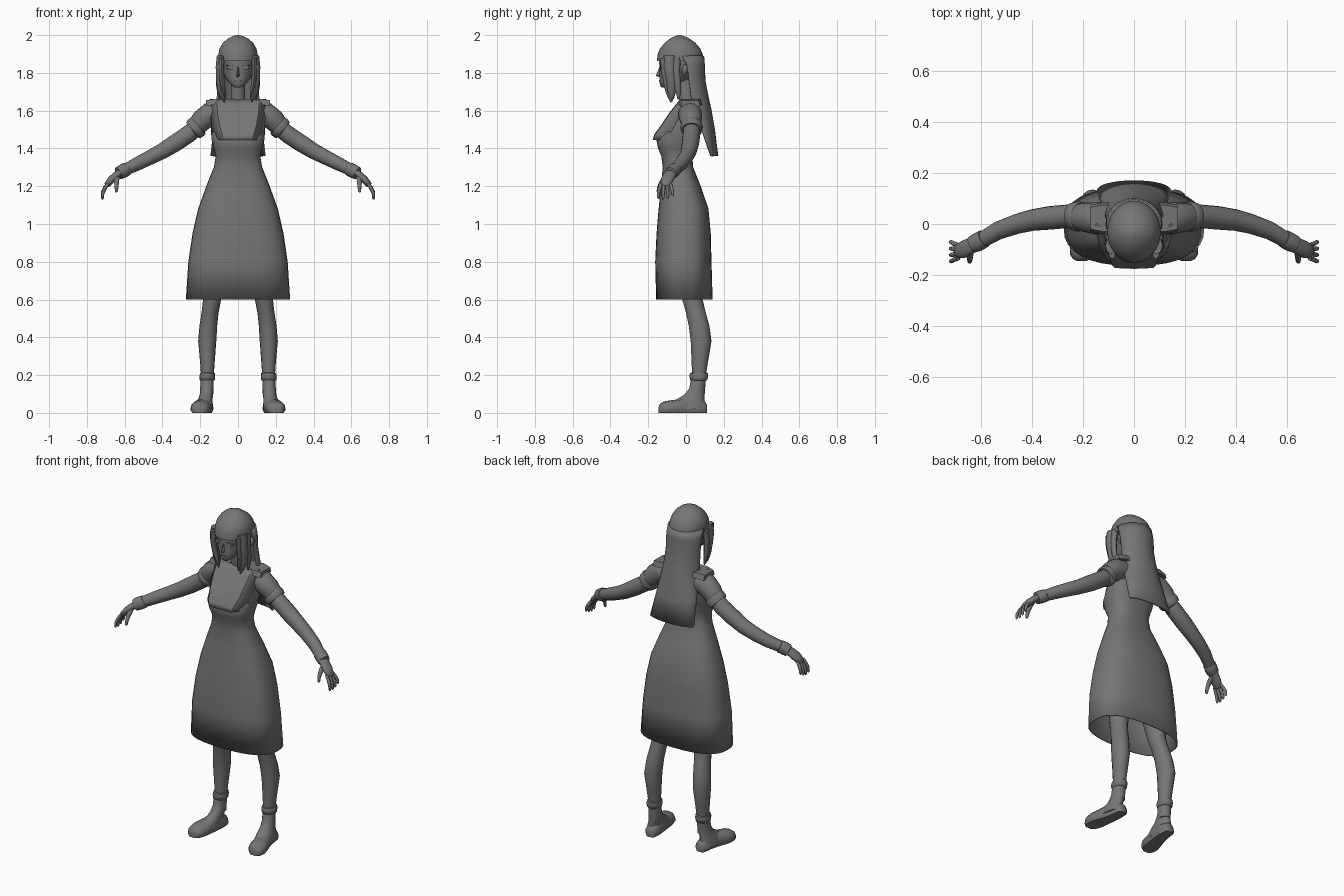
import bpy, bmesh, math
from mathutils import Vector

GREY = bpy.data.materials.new("dark grey")
GREY.diffuse_color = (0.18, 0.18, 0.18, 1)


def finish(name, rows, closed=True, caps=(True, True), mirror=False, thick=0, angle=50):
    """Skin a list of point rows into one object."""
    bm = bmesh.new()
    vs = [[bm.verts.new(p) for p in row] for row in rows]
    n = len(rows[0])
    for a, b in zip(vs, vs[1:]):
        for i in range(n if closed else n - 1):
            j = (i + 1) % n
            bm.faces.new((a[i], a[j], b[j], b[i]))
    if closed and caps[0]:
        bm.faces.new(vs[0][::-1])
    if closed and caps[1]:
        bm.faces.new(vs[-1])
    bmesh.ops.recalc_face_normals(bm, faces=bm.faces)
    me = bpy.data.meshes.new(name)
    bm.to_mesh(me)
    bm.free()
    ob = bpy.data.objects.new(name, me)
    bpy.context.collection.objects.link(ob)
    me.materials.append(GREY)
    bpy.ops.object.select_all(action='DESELECT')
    bpy.context.view_layer.objects.active = ob
    ob.select_set(True)
    bpy.ops.object.shade_smooth_by_angle(angle=math.radians(angle))
    if thick:
        m = ob.modifiers.new("thickness", 'SOLIDIFY')
        m.thickness, m.offset = thick, 0
    if mirror:
        ob.modifiers.new("mirror", 'MIRROR')
    return ob


def loft(name, rings, n=24, power=2.0, **kw):
    """Stack of level rounded sections: z, centre x, half width, front y, back y."""
    rows = []
    for z, x, w, f, b in rings:
        row = []
        for i in range(n):
            a = 2 * math.pi * i / n
            c, s = math.cos(a), math.sin(a)
            row.append((x + w * math.copysign(abs(c) ** (2 / power), c),
                        (f + b) / 2 + (b - f) / 2 * math.copysign(abs(s) ** (2 / power), s), z))
        rows.append(row)
    return finish(name, rows, **kw)


def tube(name, pts, n=12, flat=1.0, **kw):
    """Round limb along points x, y, z, radius; flat scales its depth."""
    ps = [Vector(p[:3]) for p in pts]
    rows = []
    for k, p in enumerate(ps):
        t = (ps[min(k + 1, len(ps) - 1)] - ps[max(k - 1, 0)]).normalized()
        u = Vector((0, 1, 0)) - t * t.y
        u = u.normalized() if u.length > 0.1 else Vector((1, 0, 0))
        v = t.cross(u)
        r = pts[k][3]
        rows.append([p + r * (u * flat * math.cos(2 * math.pi * i / n) +
                              v * math.sin(2 * math.pi * i / n)) for i in range(n)])
    return finish(name, rows, mirror=True, **kw)


# Dress: open skirt, waist and bodice
loft("dress", [(0.60, 0, .273, -.155, .138), (0.80, 0, .26, -.16, .132), (0.95, 0, .238, -.153, .128),
               (1.08, 0, .208, -.142, .116), (1.20, 0, .165, -.13, .075), (1.30, 0, .125, -.12, .035),
               (1.36, 0, .115, -.128, .03), (1.40, 0, .125, -.145, .035), (1.45, 0, .138, -.155, .05),
               (1.52, 0, .14, -.115, .068), (1.58, 0, .14, -.075, .072), (1.63, 0, .13, -.04, .065),
               (1.655, 0, .10, -.02, .05)], n=32, power=2.6, caps=(False, True), thick=.006)

# Bib: sloping panel hanging from the collar over the chest
bib = [(1.445, .072, -.168, .125, -.10), (1.47, .08, -.162, .13, -.085), (1.52, .095, -.125, .138, -.06),
       (1.58, .105, -.085, .142, -.03), (1.63, .11, -.047, .145, -.01), (1.66, .11, -.022, .148, .0)]
finish("bib", [[(-w2, y2, z), (-w1, y1, z), (0, y1 - .003, z), (w1, y1, z), (w2, y2, z)]
               for z, w1, y1, w2, y2 in bib], closed=False, thick=.01, angle=30)

# Shoulder straps with squared outer tips
finish("shoulder_strap", [[(x, f, z), (x, b, z), (x, b + .01, z - .03), (x, f - .01, z - .03)]
                          for x, z, f, b in ((.04, 1.66, -.025, .07), (.12, 1.662, -.03, .075),
                                             (.17, 1.655, -.02, .065))], mirror=True, angle=30)

# Sleeves and cuffs
tube("sleeve", [(.11, .02, 1.585, .062), (.15, .022, 1.58, .063), (.19, .026, 1.55, .058),
                (.225, .03, 1.51, .05)], n=16)
tube("sleeve_cuff", [(.205, .028, 1.525, .045), (.21, .028, 1.522, .057), (.222, .03, 1.51, .06),
                     (.237, .03, 1.495, .055), (.24, .03, 1.493, .04)], n=16)
tube("arm", [(.20, .028, 1.53, .042), (.26, .03, 1.477, .046), (.33, .024, 1.43, .046),
             (.40, .015, 1.386, .042), (.46, 0, 1.355, .039), (.53, -.025, 1.32, .036),
             (.60, -.065, 1.285, .031)], n=16)
tube("wrist_cuff", [(.585, -.055, 1.293, .03), (.588, -.057, 1.291, .036), (.61, -.07, 1.28, .037),
                    (.632, -.08, 1.268, .034), (.634, -.081, 1.267, .022)], n=16)

# Hands: palm, four fingers and a thumb
tube("palm", [(.615, -.072, 1.278, .02), (.645, -.088, 1.258, .019), (.67, -.1, 1.235, .02),
              (.693, -.108, 1.208, .016), (.698, -.11, 1.20, .008)], flat=1.7)
for i, (name, ln) in enumerate((("index", .95), ("middle", 1.0), ("ring", .93), ("little", .78))):
    y = -.134 + i * .017
    d = (i - 1.5) * .008
    tube(name + "_finger", [(.688, y, 1.215, .009), (.705, y + d * .5, 1.215 - .028 * ln, .0095),
                            (.716, y + d, 1.215 - .055 * ln, .0085),
                            (.718, y + d, 1.215 - .078 * ln, .007),
                            (.717, y + d, 1.215 - .086 * ln, .003)], n=8)
tube("thumb", [(.64, -.1, 1.25, .013), (.643, -.128, 1.222, .013), (.643, -.143, 1.195, .010),
               (.644, -.148, 1.172, .008), (.645, -.149, 1.166, .003)], n=8)

# Legs, sock cuffs and shoes
loft("leg", [(.10, .163, .032, .03, .10), (.20, .162, .034, .032, .105), (.26, .162, .038, .03, .115),
             (.38, .163, .048, .025, .135), (.46, .157, .047, .015, .124), (.53, .148, .045, 0, .105),
             (.60, .137, .048, -.02, .088), (.75, .12, .06, -.05, .085), (.95, .10, .075, -.075, .09),
             (1.10, .085, .08, -.08, .085)], n=16, mirror=True)
loft("sock_cuff", [(.17, .163, .034, .03, .105), (.175, .163, .04, .022, .113), (.195, .163, .042, .018, .118),
                   (.21, .162, .039, .022, .116), (.213, .162, .032, .03, .108)], n=16, mirror=True)
loft("shoe_upper", [(.02, .178, .045, -.09, .106), (.05, .176, .042, -.08, .10), (.075, .172, .038, -.045, .097),
                    (.095, .168, .035, -.01, .098), (.13, .165, .035, .018, .10), (.18, .163, .035, .026, .105)],
     n=20, mirror=True)


def foot_row(y, x, w, h):
    return [(x + w * c, y, h * k) for c, k in ((-.8, 0), (.8, 0), (1, .25), (.93, .6), (.6, .92),
                                                (0, 1), (-.6, .92), (-.93, .6), (-1, .25))]


finish("shoe", [foot_row(*r) for r in ((.112, .168, .02, .04), (.10, .168, .034, .06), (.05, .17, .04, .08),
                                       (0, .178, .044, .082), (-.04, .188, .05, .072), (-.085, .197, .055, .066),
                                       (-.12, .202, .048, .06), (-.138, .204, .034, .048),
                                       (-.145, .205, .018, .03))], mirror=True)

# Neck and head
loft("neck", [(1.60, 0, .05, -.03, .06), (1.66, 0, .038, -.035, .045), (1.80, 0, .038, -.055, .04)], n=16)
loft("head", [(1.722, 0, .012, -.128, -.10), (1.727, 0, .024, -.135, -.075), (1.745, 0, .046, -.139, -.03),
              (1.765, 0, .062, -.141, .02), (1.79, 0, .074, -.141, .05), (1.82, 0, .082, -.14, .065),
              (1.85, 0, .086, -.142, .07), (1.90, 0, .088, -.14, .07), (1.95, 0, .06, -.09, .04)], n=24, power=2.2)
finish("nose", [[(-w, -.138, z), (0, y, z), (w, -.138, z)] for z, w, y in
                ((1.778, .008, -.142), (1.785, .010, -.160), (1.80, .007, -.154), (1.83, .004, -.142))],
       closed=False)

# Facial details: thin lids, irises and lips
def plate(name, x, z, w, h, y0, y1, mirror):
    rows = []
    for y, s in ((y0, 1), (y1, .9)):
        rows.append([(x + w * s * math.cos(a * math.pi / 6), y + (abs(x) and .1 * w * math.cos(a * math.pi / 6)),
                      z + h * s * math.sin(a * math.pi / 6)) for a in range(12)])
    finish(name, rows, mirror=mirror, angle=20)


plate("eye", .04, 1.828, .021, .011, -.128, -.134, True)
plate("iris", .04, 1.828, .009, .010, -.130, -.137, True)
plate("eyelid", .04, 1.840, .024, .003, -.128, -.139, True)
plate("lips", 0, 1.758, .016, .004, -.137, -.144, False)
tube("ear", [(.078, -.012, 1.785, .007), (.088, -.008, 1.80, .015), (.094, -.002, 1.825, .018),
             (.092, 0, 1.842, .010)], n=10)

# Hair cap with a straight fringe
loft("hair_cap", [(1.862, 0, .105, -.154, .095), (1.90, 0, .104, -.150, .088), (1.93, 0, .097, -.137, .075),
                  (1.96, 0, .079, -.112, .049), (1.983, 0, .052, -.083, .016), (1.996, 0, .024, -.055, -.012),
                  (2.0, 0, .004, -.035, -.03)], n=32)

# Long back hair: curved sheet flaring to the hem
rows = []
for z, w, ys, yb in ((1.89, .103, -.02, .09), (1.84, .104, .005, .094), (1.76, .102, .015, .097),
                     (1.68, .106, .025, .112), (1.60, .113, .045, .13), (1.50, .125, .082, .147),
                     (1.36, .14, .13, .165)):
    rows.append([(-w * math.cos(math.pi * i / 16), ys + (yb - ys) * math.sin(math.pi * i / 16), z)
                 for i in range(17)])
finish("back_hair", rows, closed=False, thick=.012)

# Side locks framing the face
tube("front_lock", [(.088, -.085, 1.89, .024), (.096, -.088, 1.83, .022), (.098, -.078, 1.77, .019),
                    (.092, -.075, 1.71, .016), (.08, -.078, 1.67, .012), (.072, -.08, 1.645, .003)], n=8, flat=1.4)
tube("cheek_lock", [(.086, -.115, 1.88, .014), (.087, -.112, 1.81, .013), (.083, -.102, 1.75, .012),
                    (.072, -.095, 1.70, .009), (.066, -.09, 1.665, .003)], n=8, flat=1.5)
tube("temple_lock", [(.095, -.05, 1.88, .016), (.102, -.052, 1.81, .014), (.104, -.045, 1.74, .013),
                     (.10, -.04, 1.69, .009), (.095, -.04, 1.66, .003)], n=8, flat=1.4)
